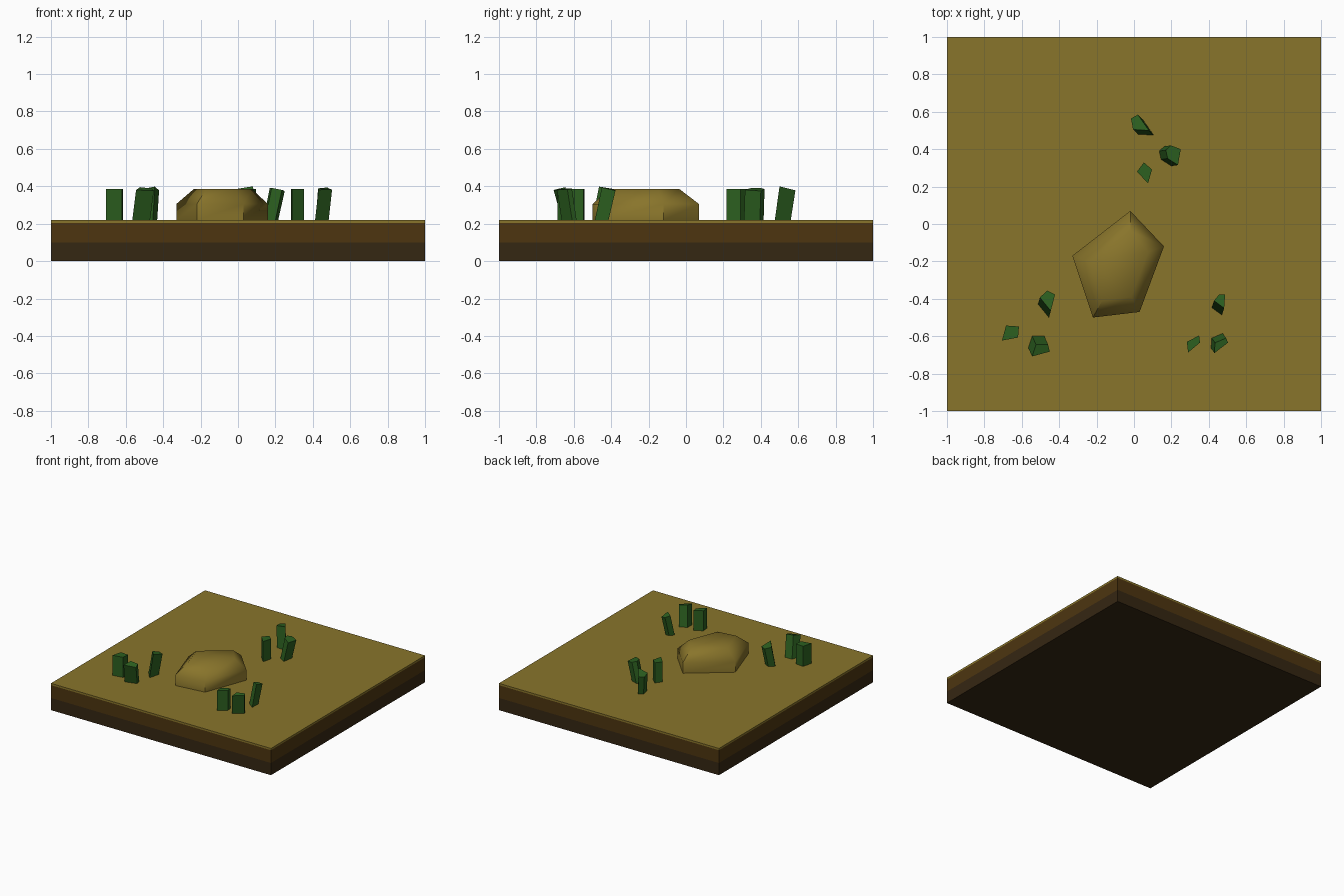
import bpy
import bmesh
import math

if "Cube" in bpy.data.objects:
    bpy.data.objects.remove(bpy.data.objects["Cube"])

GROUND = 0.22
TOP = 0.385


def material(name, rgb):
    m = bpy.data.materials.new(name)
    m.diffuse_color = (*rgb, 1)
    m.use_nodes = True
    m.node_tree.nodes["Principled BSDF"].inputs["Base Color"].default_value = m.diffuse_color
    return m


moss = material("moss", (0.25, 0.177, 0.024))
soil = material("soil", (0.075, 0.036, 0.005))
deep = material("deep_soil", (0.036, 0.02, 0.006))
green = material("leaf", (0.025, 0.115, 0.014))


def loft(name, rings, mats, band_mats=None, cap_bottom=True):
    """Join equal-length rings bottom to top and close the ends."""
    bm = bmesh.new()
    loops = [[bm.verts.new(p) for p in ring] for ring in rings]
    n = len(loops[0])
    for b, (lo, hi) in enumerate(zip(loops, loops[1:])):
        for i in range(n):
            j = (i + 1) % n
            f = bm.faces.new((lo[i], lo[j], hi[j], hi[i]))
            f.material_index = band_mats[b] if band_mats else 0
    if cap_bottom:
        bm.faces.new(loops[0])
    bm.faces.new(loops[-1]).material_index = band_mats[-1] if band_mats else 0
    bmesh.ops.recalc_face_normals(bm, faces=bm.faces)
    if not cap_bottom and bm.faces[:][-1].normal.z < 0:
        bmesh.ops.reverse_faces(bm, faces=bm.faces)
    mesh = bpy.data.meshes.new(name)
    bm.to_mesh(mesh)
    bm.free()
    for m in mats:
        mesh.materials.append(m)
    ob = bpy.data.objects.new(name, mesh)
    bpy.context.collection.objects.link(ob)
    return ob


def at(points, z):
    return [(x, y, z) for x, y in points]


# Layered square of ground
square = [(-1, -1), (1, -1), (1, 1), (-1, 1)]
loft("ground", [at(square, z) for z in (0, 0.10, 0.205, GROUND)],
     [deep, soil, moss], band_mats=[0, 1, 2])

# Five-sided mound with sloped shoulders
outer = [(-0.02, 0.07), (-0.33, -0.17), (-0.22, -0.50), (0.03, -0.47), (0.16, -0.12)]
inner = [(-0.02, -0.035), (-0.237, -0.20), (-0.17, -0.41), (-0.015, -0.39), (0.075, -0.15)]
mound = loft("mound", [at(outer, GROUND), at(outer, 0.305), at(inner, TOP)],
             [moss], cap_bottom=False)
bpy.context.view_layer.objects.active = mound
mound.select_set(True)
bpy.ops.object.shade_smooth_by_angle(angle=math.radians(50))


def blade(name, top, lean):
    """Leaning prism: top outline is given, end face is square to the lean."""
    cx = sum(p[0] for p in top) / len(top)
    cy = sum(p[1] for p in top) / len(top)
    h = TOP - GROUND
    dx, dy = lean
    base = [(x - dx, y - dy, GROUND) for x, y in top]
    end = [(x, y, TOP - (dx * (x - cx) + dy * (y - cy)) / h) for x, y in top]
    loft(name, [base, end], [green], cap_bottom=False)


# Three clumps of three grass blades: (top outline, lean)
clumps = {
    "back": [
        ([(-.016, .564), (.021, .585), (.08, .50), (-.005, .505)], (-.025, .025)),
        ([(.17, .395), (.197, .42), (.25, .40), (.235, .315), (.18, .35)], (.035, .005)),
        ([(.016, .28), (.053, .329), (.096, .291), (.075, .217)], (0, 0)),
    ],
    "left": [
        ([(-.503, -.393), (-.465, -.356), (-.422, -.377), (-.445, -.465)], (.01, .035)),
        ([(-.684, -.543), (-.615, -.548), (-.62, -.607), (-.706, -.623)], (0, 0)),
        ([(-.524, -.645), (-.46, -.643), (-.45, -.682), (-.545, -.708)], (.02, -.045)),
    ],
    "right": [
        ([(.428, -.41), (.455, -.377), (.487, -.377), (.482, -.45)], (.012, .037)),
        ([(.283, -.63), (.348, -.596), (.353, -.634), (.289, -.687)], (0, 0)),
        ([(.433, -.635), (.492, -.61), (.503, -.634), (.43, -.69)], (.018, -.025)),
    ],
}
for side, blades in clumps.items():
    for i, (top, lean) in enumerate(blades, 1):
        blade(f"{side}_grass_blade_{i}", top, lean)
